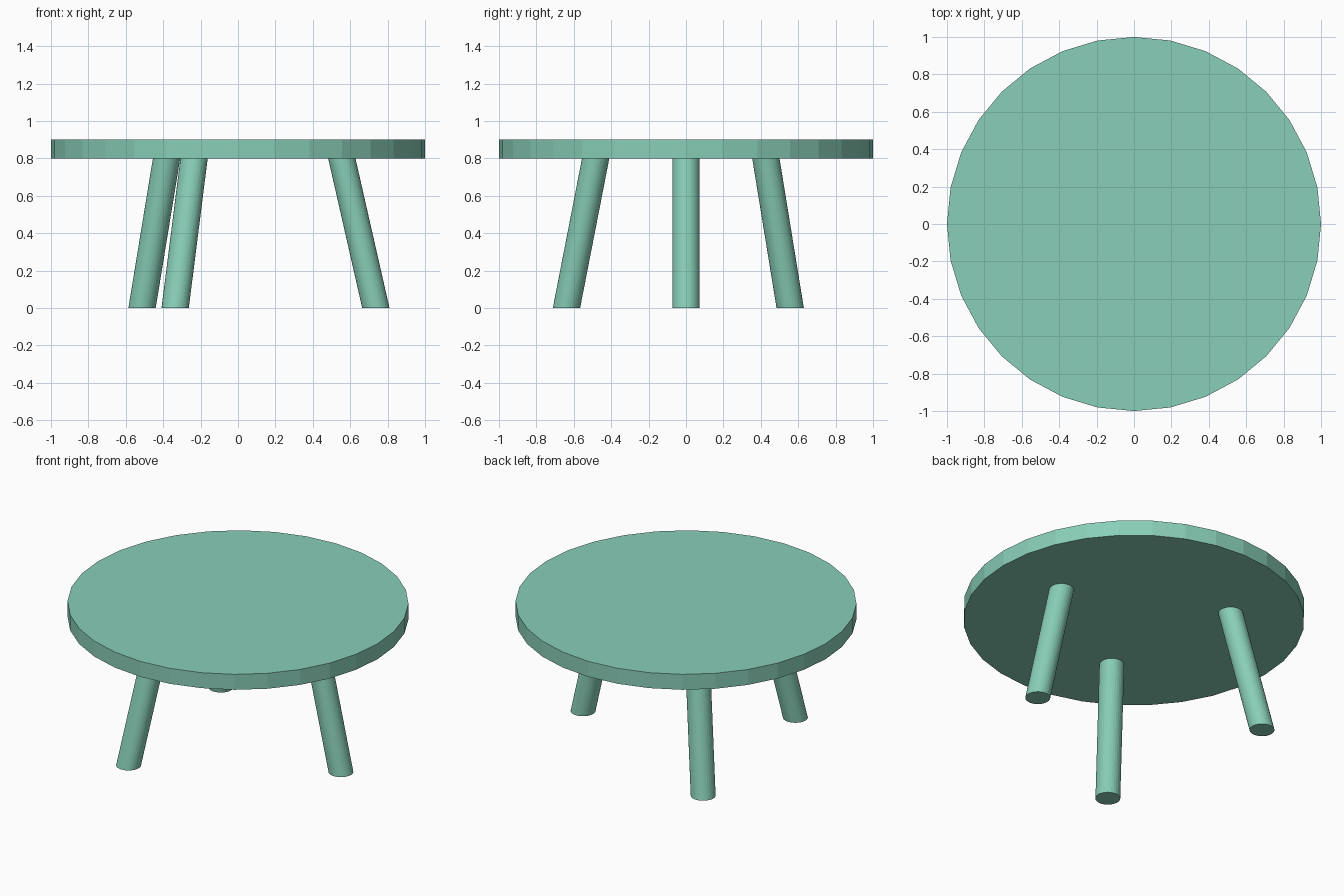
import bpy

if "Cube" in bpy.data.objects:
    bpy.data.objects.remove(bpy.data.objects["Cube"])

mat = bpy.data.materials.new("green_paint")
mat.diffuse_color = (0.25, 0.62, 0.48, 1)
mat.use_nodes = True
mat.node_tree.nodes["Principled BSDF"].inputs["Base Color"].default_value = mat.diffuse_color

TOP_UNDERSIDE, TOP_THICKNESS, LEG_RADIUS = 0.8, 0.1, 0.073


def cylinder(name, radius, z0, z1):
    bpy.ops.mesh.primitive_cylinder_add(
        vertices=32, radius=radius, depth=z1 - z0, location=(0, 0, (z0 + z1) / 2))
    ob = bpy.context.object
    ob.name = name
    ob.data.materials.append(mat)
    return ob


# Round faceted tabletop
cylinder("tabletop", 1.0, TOP_UNDERSIDE, TOP_UNDERSIDE + TOP_THICKNESS)

# Splayed legs: cylinders sheared between foot centre and top centre
legs = {
    "right_leg": ((0.737, 0.0), (0.555, 0.0)),
    "back_left_leg": ((-0.513, 0.557), (-0.382, 0.427)),
    "front_left_leg": ((-0.336, -0.639), (-0.235, -0.483)),
}
for name, (foot, head) in legs.items():
    leg = cylinder(name, LEG_RADIUS, 0.0, TOP_UNDERSIDE)
    for v in leg.data.vertices:
        end = head if v.co.z > 0 else foot
        v.co.x += end[0]
        v.co.y += end[1]
